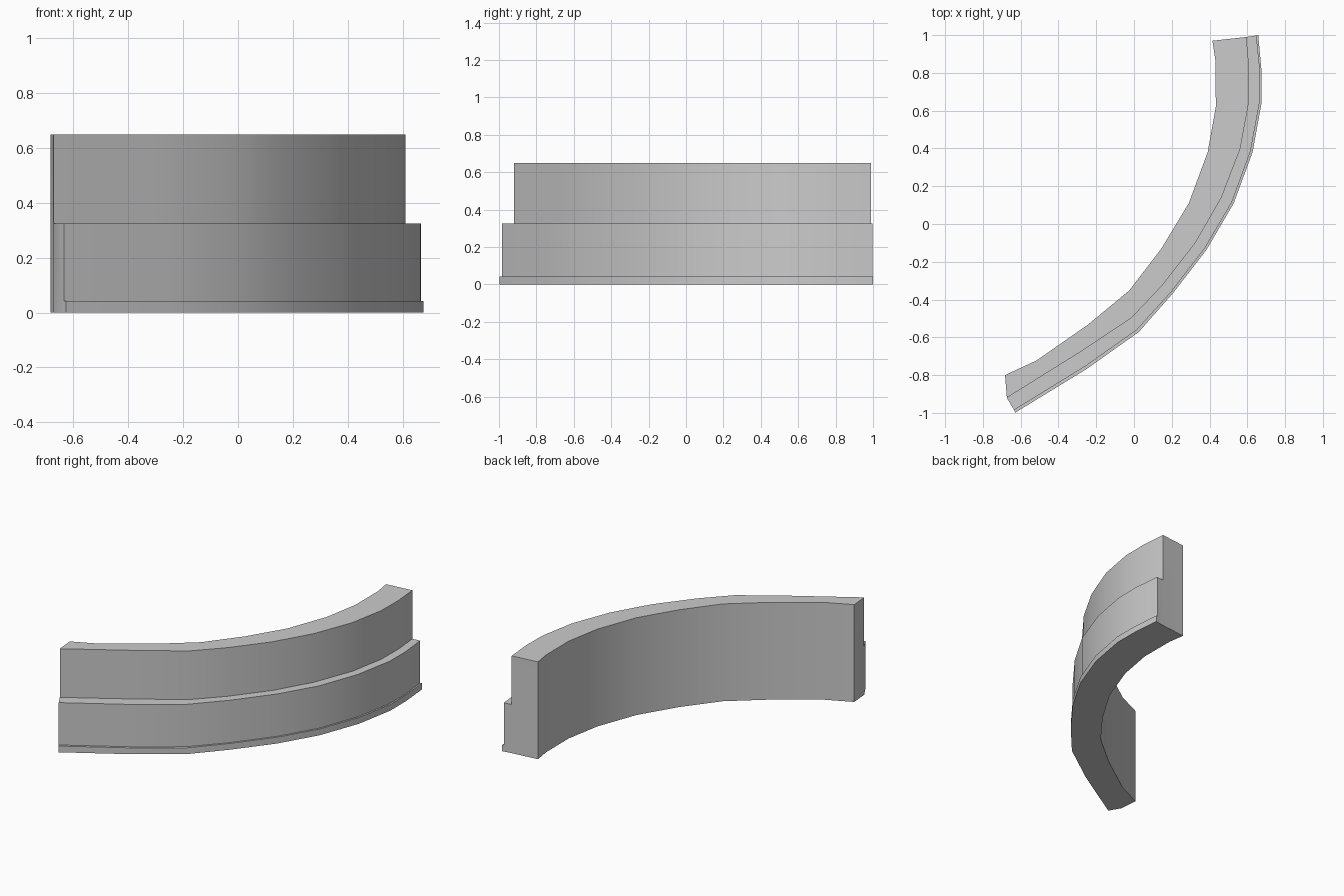
import bpy, bmesh, math

if "Cube" in bpy.data.objects:
    bpy.data.objects.remove(bpy.data.objects["Cube"])

# Plan curves, back end to front-left end
inner = [(.415, .97), (.432, .86), (.433, .62), (.39, .38), (.29, .11), (.145, -.13),
         (-.025, -.352), (-.24, -.53), (-.515, -.722), (-.683, -.80)]
upper = [(.595, .99), (.61, .82), (.608, .645), (.563, .40), (.463, .14), (.325, -.10),
         (.15, -.325), (-.013, -.497), (-.293, -.683), (-.673, -.92)]
lower = [(.648, .998), (.667, .81), (.665, .645), (.617, .385), (.518, .115), (.377, -.125),
         (.195, -.362), (.013, -.562), (-.256, -.752), (-.635, -.985)]
lip = [(.658, 1.0), (.675, .81), (.676, .645), (.628, .38), (.528, .11), (.385, -.135),
       (.205, -.368), (.025, -.572), (-.25, -.767), (-.628, -.998)]
Z_LIP, Z_LEDGE, Z_TOP = .042, .325, .65

# Stepped cross-section as (plan curve, height)
section = [(inner, 0), (upper, 0), (lower, 0), (lip, 0), (lip, Z_LIP), (lower, Z_LIP),
           (lower, Z_LEDGE), (upper, Z_LEDGE), (upper, Z_TOP), (inner, Z_TOP)]

bm = bmesh.new()
rings = [[bm.verts.new((*curve[i], z)) for curve, z in section] for i in range(len(inner))]

# Skin between stations
n = len(section)
for a, b in zip(rings, rings[1:]):
    for k in range(n):
        bm.faces.new((a[k], a[(k + 1) % n], b[(k + 1) % n], b[k]))

# End caps, one panel per step
for ring in (rings[0], rings[-1]):
    for ids in ((0, 1, 7, 8, 9), (1, 2, 5, 6, 7), (2, 3, 4, 5)):
        bm.faces.new([ring[k] for k in ids])
bmesh.ops.recalc_face_normals(bm, faces=bm.faces)

mesh = bpy.data.meshes.new("curved_stepped_wall")
bm.to_mesh(mesh)
bm.free()
wall = bpy.data.objects.new("curved_stepped_wall", mesh)
bpy.context.collection.objects.link(wall)
bpy.context.view_layer.objects.active = wall
wall.select_set(True)
bpy.ops.object.shade_smooth_by_angle(angle=math.radians(30))
